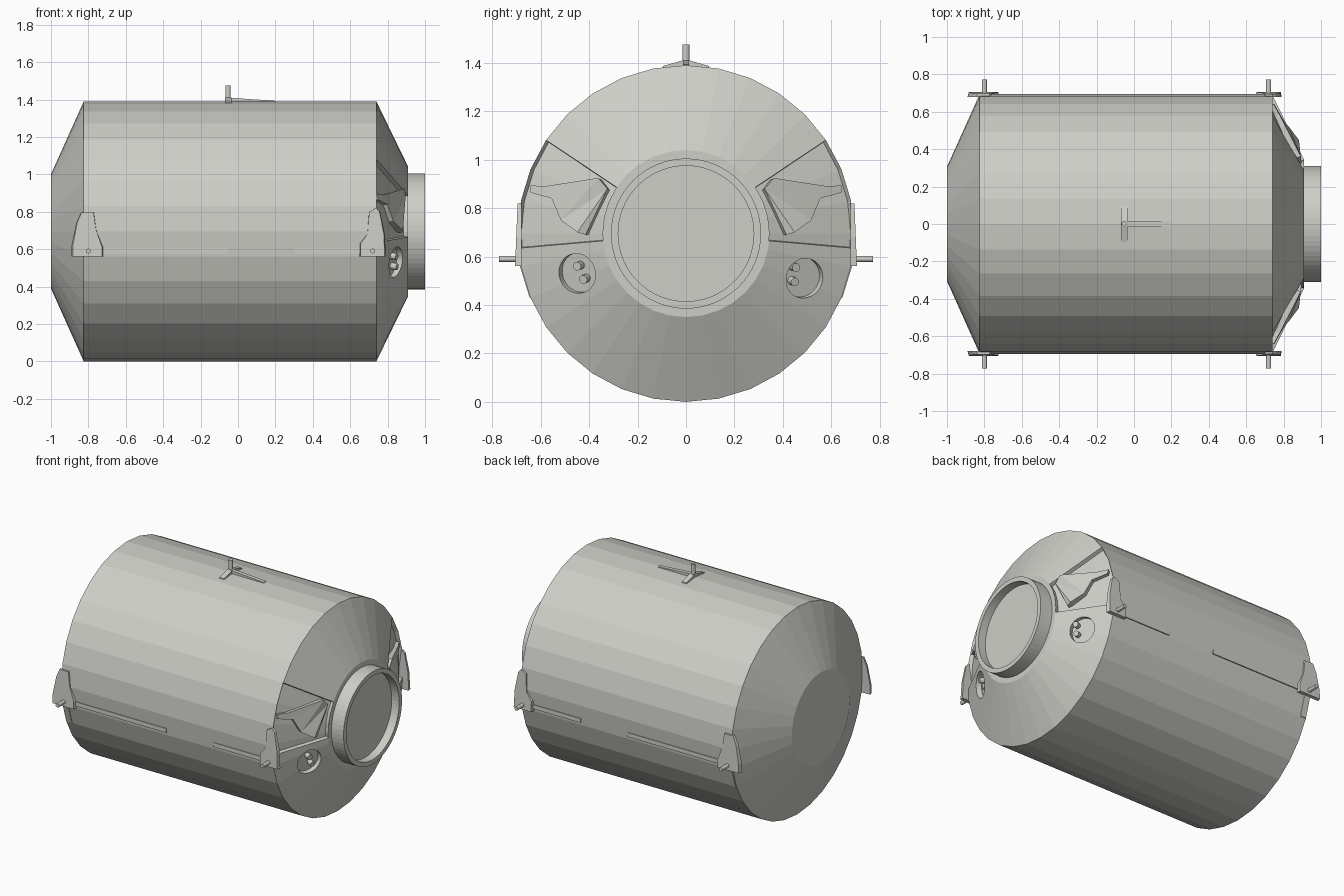
import bpy, bmesh
from math import sin, cos, pi, atan2, hypot, radians
from mathutils import Vector

if "Cube" in bpy.data.objects:
    bpy.data.objects.remove(bpy.data.objects["Cube"])

R = 0.695            # hull radius, also the height of its axis
FRONT, NECK = 0.74, 0.91
NECK_R = 0.345
SLOPE = (NECK - FRONT) / (R - NECK_R)

metal = bpy.data.materials.new("pale_grey_metal")
metal.use_nodes = True
grey = (0.62, 0.62, 0.58, 1)
metal.diffuse_color = grey
metal.node_tree.nodes["Principled BSDF"].inputs["Base Color"].default_value = grey


def finish(name, bm):
    bmesh.ops.recalc_face_normals(bm, faces=bm.faces)
    mesh = bpy.data.meshes.new(name)
    bm.to_mesh(mesh)
    bm.free()
    mesh.materials.append(metal)
    ob = bpy.data.objects.new(name, mesh)
    bpy.context.collection.objects.link(ob)
    return ob


def loft(loops):
    """Bridge matching loops of points and cap both ends."""
    bm = bmesh.new()
    rings = [[bm.verts.new(p) for p in loop] for loop in loops]
    n = len(rings[0])
    for a, b in zip(rings, rings[1:]):
        for i in range(n):
            j = (i + 1) % n
            bm.faces.new((a[i], a[j], b[j], b[i]))
    bm.faces.new(rings[0])
    bm.faces.new(rings[-1])
    bmesh.ops.recalc_face_normals(bm, faces=bm.faces)
    return bm


def lathe(profile, n):
    return loft([[(x, r * sin(2 * pi * i / n), R + r * cos(2 * pi * i / n))
                  for i in range(n)] for x, r in profile])


def tube(name, p, q, r, n=16):
    p, q = Vector(p), Vector(q)
    turn = (q - p).to_track_quat('Z', 'Y')
    ring = [turn @ Vector((r * cos(2 * pi * i / n), r * sin(2 * pi * i / n), 0))
            for i in range(n)]
    return finish(name, loft([[p + v for v in ring], [q + v for v in ring]]))


def on_cone(y, z, lift=0.0):
    """Point on the front cone, moved along the cone normal."""
    r = hypot(y, z - R)
    normal = Vector((1, SLOPE * y / r, SLOPE * (z - R) / r)).normalized()
    return Vector((FRONT + (R - r) * SLOPE, y, z)) + normal * lift


# Hull with sunken panels on the front cone
bm = lathe([(-1, 0.305), (-0.825, R), (FRONT, R), (NECK, NECK_R)], 32)


def cone_faces(side, low, high):
    found = []
    for f in bm.faces:
        c = f.calc_center_median()
        angle = atan2(c.z - R, c.y * side)
        if FRONT + 0.01 < c.x < NECK - 0.01 and radians(low) < angle < radians(high):
            found.append(f)
    return found


for side in (-1, 1):
    split = cone_faces(side, -11, 0)
    geom = set(split)
    for f in split:
        geom.update(f.verts, f.edges)
    bmesh.ops.bisect_plane(bm, geom=list(geom), plane_co=(0, 0, R),
                           plane_no=(0, side * sin(radians(5)), cos(radians(5))))
    bm.normal_update()
    bmesh.ops.inset_region(bm, faces=cone_faces(side, -5, 33.75),
                           thickness=0.004, depth=-0.025)
hull = finish("hull", bm)

# Docking ring with sunken hatch
finish("docking_ring", lathe([(0.9, 0.31), (1, 0.31), (1, 0.28), (0.945, 0.28)], 64))

# Round pockets in the cone, each with two pegs
pockets = {"right": ((-0.45, 0.53), [(-0.45, 0.56), (-0.425, 0.505)]),
           "left": ((0.49, 0.51), [(0.455, 0.555), (0.45, 0.495)])}
for word, (centre, pegs) in pockets.items():
    cutter = tube("pocket_cutter_" + word, on_cone(*centre, -0.035),
                  on_cone(*centre, 0.05), 0.083, 32)
    cutter.hide_render = True
    cutter.display_type = 'WIRE'
    cutter.hide_set(True)
    cut = hull.modifiers.new("pocket_" + word, 'BOOLEAN')
    cut.operation = 'DIFFERENCE'
    cut.object = cutter
    for peg in pegs:
        tube("pocket_peg_" + word, on_cone(*peg, -0.045), on_cone(*peg, 0.0), 0.018, 12)

# Bracket outlines (x, z), relative to the pin's x
aft = [(-0.09, 0.56), (-0.09, 0.62), (-0.065, 0.74), (-0.04, 0.795),
       (0.03, 0.795), (0.045, 0.7), (0.08, 0.61), (0.08, 0.56)]
fore = [(-0.07, 0.56), (-0.07, 0.63), (-0.03, 0.68), (-0.02, 0.8),
        (0.02, 0.82), (0.04, 0.8), (0.065, 0.68), (0.07, 0.56)]
# Flared fitting on the sunken panel: y, z, lift off the cone
fan = [(0.645, 0.895, -0.005), (0.585, 0.89, 0.0), (0.355, 0.92, 0.02),
       (0.325, 0.88, 0.0), (0.415, 0.69, 0.0), (0.44, 0.7, 0.02),
       (0.515, 0.75, 0.005), (0.555, 0.84, 0.0), (0.645, 0.865, -0.005)]

for side, word in ((-1, "right"), (1, "left")):
    for px, outline, end in ((-0.8, aft, "rear"), (0.72, fore, "front")):
        inner = [(px + x, side * 0.68, z) for x, z in outline]
        outer = [(px + x * 0.92, side * (0.706 - (z - 0.56) * 0.04), z)
                 for x, z in outline]
        finish(f"bracket_{end}_{word}", loft([inner, outer]))
        tube(f"trunnion_pin_{end}_{word}", (px, side * 0.69, 0.59),
             (px, side * 0.772, 0.59), 0.013)
    # Strap below the rear bracket, following the hull
    strap = [[(x, side * (y + d), z) for y, z, d in
              ((0.684, 0.57, -0.02), (0.684, 0.57, 0.005),
               (0.644, 0.43, 0.002), (0.644, 0.43, -0.02))] for x in (-0.82, -0.78)]
    finish("strap_" + word, loft(strap))
    # Thin side rails running from the brackets
    for x0, x1 in ((-0.73, -0.05), (0.3, 0.66)):
        rail = [[(x, side * y, z) for y, z in
                 ((0.67, 0.577), (0.691, 0.577), (0.691, 0.605), (0.67, 0.605))]
                for x in (x0, x1)]
        finish("side_rail_" + word, loft(rail))
    base = [on_cone(side * y, z, -0.04) for y, z, _ in fan]
    top = [on_cone(side * y, z, h) for y, z, h in fan]
    bm = loft([base, top])
    bmesh.ops.triangulate(bm, faces=bm.faces)
    finish("panel_fitting_" + word, bm)

# Top fitting: pin, sloping cross bar and fin
tube("top_pin", (-0.053, 0, 1.38), (-0.053, 0, 1.475), 0.014)
bar = [(-0.095, 1.375), (-0.095, 1.387), (-0.015, 1.41), (0.015, 1.41),
       (0.095, 1.387), (0.095, 1.375)]
finish("top_cross_bar", loft([[(x, y, z) for y, z in bar] for x in (-0.07, -0.036)]))
fin = [(-0.05, 1.375), (-0.05, 1.41), (0.2, 1.393), (0.2, 1.375)]
finish("top_fin", loft([[(x, y, z) for x, z in fin] for y in (-0.013, 0.013)]))
